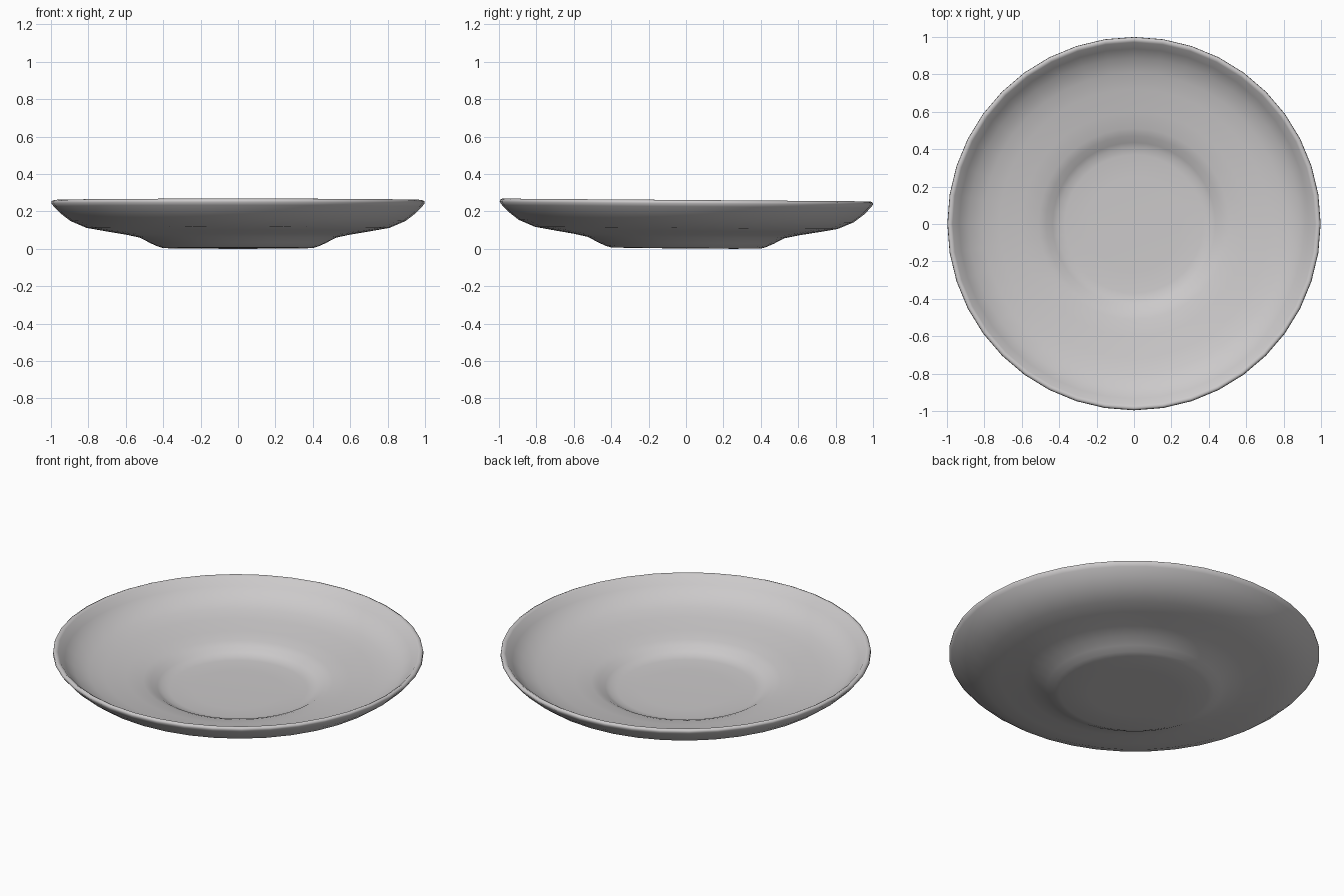
import bpy, bmesh, math
from mathutils import Matrix

if "Cube" in bpy.data.objects:
    bpy.data.objects.remove(bpy.data.objects["Cube"])

SEGMENTS = 40

# Cross-section (radius, height): underside from centre out, over the rim, back to centre
profile = [
    (0.0, 0.004), (0.25, 0.004), (0.40, 0.006), (0.43, 0.015), (0.47, 0.033), (0.525, 0.062),
    (0.60, 0.078), (0.72, 0.098), (0.81, 0.114), (0.895, 0.150), (0.95, 0.192),
    (0.985, 0.228), (0.998, 0.245), (0.996, 0.257), (0.984, 0.263), (0.970, 0.255),
    (0.935, 0.215), (0.885, 0.172), (0.805, 0.140), (0.72, 0.122), (0.60, 0.102),
    (0.51, 0.087), (0.47, 0.073), (0.435, 0.052), (0.41, 0.040), (0.37, 0.034), (0.25, 0.031), (0.0, 0.030),
]

# Saucer: lathe the profile about z
bm = bmesh.new()
rings = []
for r, z in profile:
    if r == 0:
        rings.append([bm.verts.new((0, 0, z))] * SEGMENTS)
    else:
        rings.append([bm.verts.new((r * math.cos(a), r * math.sin(a), z))
                      for a in (2 * math.pi * i / SEGMENTS for i in range(SEGMENTS))])
for low, high in zip(rings, rings[1:]):
    for i in range(SEGMENTS):
        j = (i + 1) % SEGMENTS
        corners = list(dict.fromkeys((low[i], low[j], high[j], high[i])))
        bm.faces.new(corners).smooth = True
bmesh.ops.recalc_face_normals(bm, faces=bm.faces)

# The dish leans very slightly, with its front edge higher
bmesh.ops.transform(bm, matrix=Matrix.Rotation(-0.0075, 4, 'X'), verts=bm.verts)
bottom = min(v.co.z for v in bm.verts)
bmesh.ops.translate(bm, vec=(0, 0, -bottom), verts=bm.verts)

mesh = bpy.data.meshes.new("saucer")
bm.to_mesh(mesh)
bm.free()
saucer = bpy.data.objects.new("saucer", mesh)
bpy.context.collection.objects.link(saucer)

# Pale glazed ceramic
glaze = bpy.data.materials.new("pale_ceramic")
glaze.diffuse_color = (0.60, 0.585, 0.59, 1)
glaze.use_nodes = True
glaze.node_tree.nodes["Principled BSDF"].inputs["Base Color"].default_value = glaze.diffuse_color
mesh.materials.append(glaze)
